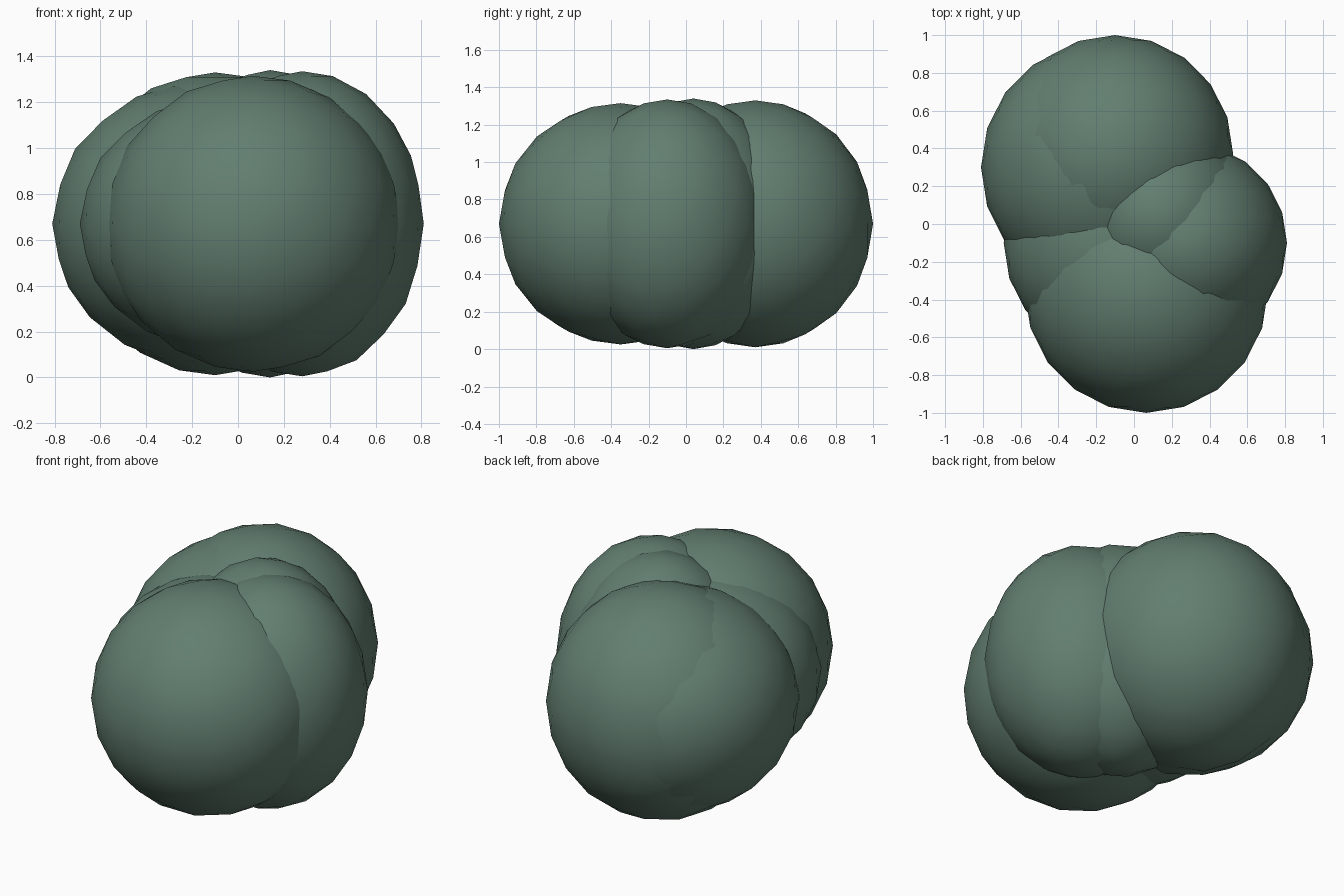
import bpy

if "Cube" in bpy.data.objects:
    bpy.data.objects.remove(bpy.data.objects["Cube"])

# single leaf colour
leaf = bpy.data.materials.new("dull_green")
leaf.diffuse_color = (0.122, 0.209, 0.162, 1.0)
leaf.use_nodes = True
leaf.node_tree.nodes["Principled BSDF"].inputs["Base Color"].default_value = leaf.diffuse_color


def clump(name, centre, radii):
    """One smooth-shaded, low-poly ball of foliage."""
    bpy.ops.mesh.primitive_ico_sphere_add(subdivisions=3, radius=1.0, location=centre)
    ob = bpy.context.object
    ob.name = name
    ob.scale = radii
    bpy.ops.object.transform_apply(location=False, rotation=False, scale=True)
    bpy.ops.object.shade_smooth()
    ob.data.materials.append(leaf)
    return ob


Z = 0.67  # all clumps share one centre height

# overlapping foliage clumps of the bush: centre x, y and radii
clump("front_clump", (0.065, -0.35, Z), (0.645, 0.65, 0.645))
clump("back_clump", (-0.10, 0.37, Z), (0.625, 0.63, 0.66))
clump("back_left_clump", (-0.145, 0.30, Z), (0.665, 0.67, 0.62))
clump("left_clump", (-0.08, -0.10, Z), (0.61, 0.61, 0.55))
clump("right_clump", (0.28, -0.10, Z), (0.53, 0.53, 0.665))
clump("middle_clump", (0.14, 0.04, Z), (0.50, 0.50, 0.67))
